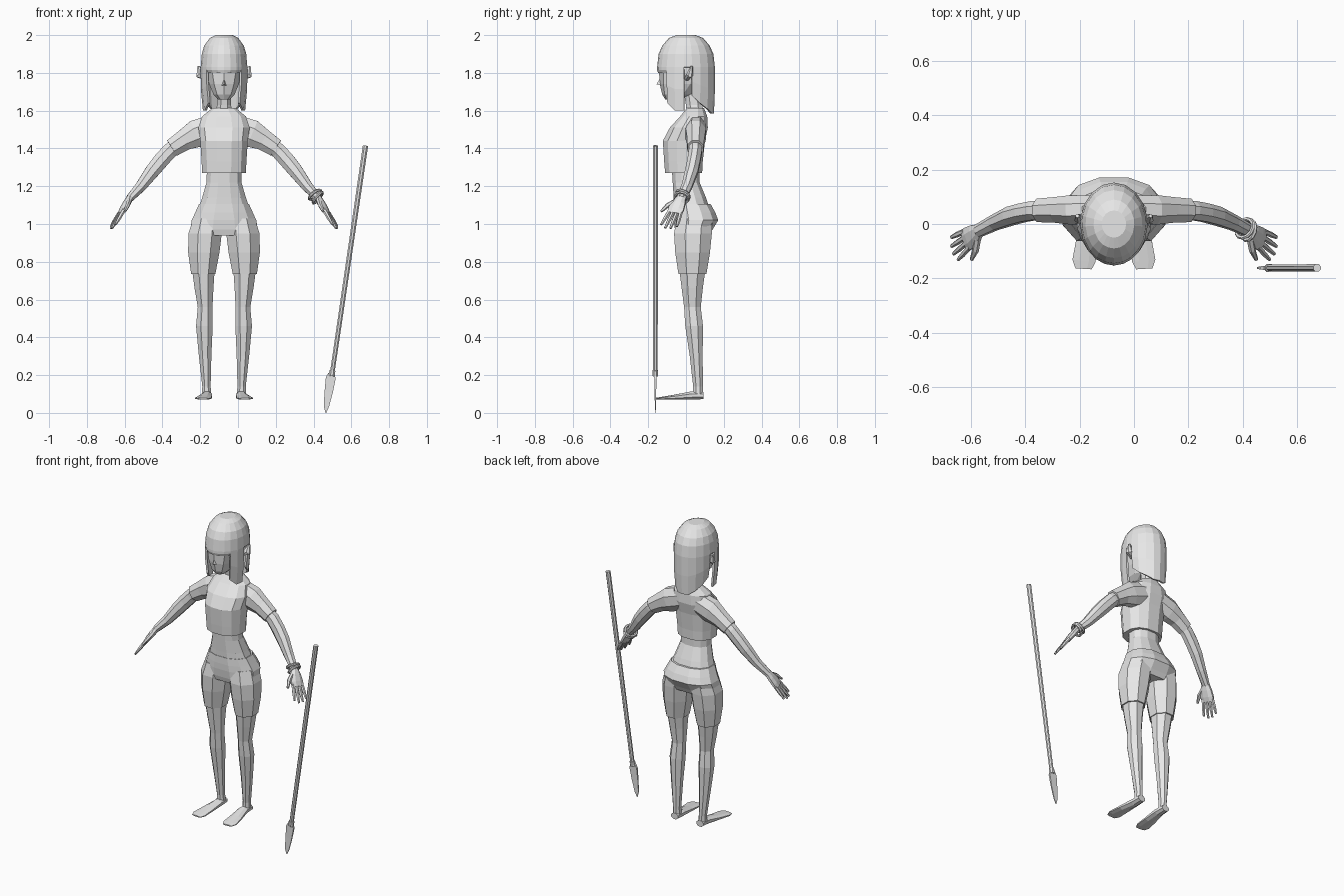
import bpy, bmesh, math
from mathutils import Vector

CX = -0.074          # body centre line
grey = bpy.data.materials.new("light grey")
grey.diffuse_color = (0.8, 0.8, 0.8, 1)


def finish(name, bm):
    bmesh.ops.recalc_face_normals(bm, faces=bm.faces)
    me = bpy.data.meshes.new(name)
    bm.to_mesh(me)
    bm.free()
    me.materials.append(grey)
    ob = bpy.data.objects.new(name, me)
    bpy.context.collection.objects.link(ob)
    return ob


def loft(name, rings, n=8, ref=(0, 1, 0), flat=False, s=1, x0=CX, power=1.0):
    """Skin rings of (x, y, z, half width, half depth along ref)."""
    bm = bmesh.new()
    pts = [Vector(r[:3]) for r in rings]
    k = 1 / math.cos(math.pi / n)
    loops = []
    for i, (p, r) in enumerate(zip(pts, rings)):
        t = pts[min(i + 1, len(pts) - 1)] - pts[max(i - 1, 0)]
        t = Vector((0, 0, 1)) if flat else t.normalized()
        v = Vector(ref)
        v = (v - t * v.dot(t)).normalized()
        u = v.cross(t)
        loop = []
        for j in range(n):
            a = 2 * math.pi * (j + 0.5) / n
            c, d = [math.copysign(abs(f) ** power, f) for f in (math.cos(a), math.sin(a))]
            q = p + u * c * r[3] * k + v * d * r[4] * k
            loop.append(bm.verts.new((x0 + s * q.x, q.y, q.z)))
        loops.append(loop)
    for a, b in zip(loops, loops[1:]):
        for j in range(n):
            bm.faces.new((a[j], a[(j + 1) % n], b[(j + 1) % n], b[j]))
    bm.faces.new(loops[0])
    bm.faces.new(loops[-1])
    return finish(name, bm)


def trunk(name, rows, n=12, power=0.85):
    """Upright part from rows of (z, half width, front y, back y)."""
    return loft(name, [(0, (f + b) / 2, z, w, (b - f) / 2) for z, w, f, b in rows],
                n, flat=True, power=power)


# Torso
trunk("shirt", [(1.27, .115, -.11, .085), (1.33, .118, -.115, .088), (1.44, .125, -.122, .10),
                (1.51, .135, -.085, .115), (1.57, .115, -.03, .112), (1.615, .06, .005, .095)])
trunk("waist", [(1.08, .135, -.062, .125), (1.14, .115, -.065, .105),
                (1.22, .092, -.07, .072), (1.30, .09, -.075, .072)])
trunk("shorts_top", [(.94, .165, -.05, .125), (.97, .178, -.058, .14), (1.02, .17, -.064, .17),
                     (1.06, .152, -.066, .155), (1.105, .132, -.066, .13)])
trunk("neck", [(1.59, .045, .005, .095), (1.63, .036, 0, .085), (1.72, .036, -.015, .085)], 8)

# Head and nose
trunk("head", [(1.66, .03, -.108, -.03), (1.685, .055, -.122, .03), (1.74, .078, -.133, .09),
               (1.80, .092, -.136, .12), (1.88, .095, -.13, .125), (1.93, .07, -.09, .09)], 10)
bm = bmesh.new()
v = [bm.verts.new((CX + x, y, z)) for x, y, z in
     [(-.02, -.12, 1.73), (.02, -.12, 1.73), (0, -.12, 1.80), (0, -.156, 1.74)]]
for f in [(0, 1, 3), (1, 2, 3), (2, 0, 3), (0, 2, 1)]:
    bm.faces.new([v[i] for i in f])
finish("nose", bm)

# Hair: dome, then hanging strips with a gap at each ear
dome = [(2.0, .045, .05), (1.985, .075, .09), (1.945, .105, .125), (1.90, .118, .145), (1.83, .124, .153)]
angles = [0, 16, 32, 48, 67, 86, 102, 120, 140, 160, 180]
drop = [1.80, 1.80, 1.80, 1.64, 1.60, 1.83, 1.68, 1.64, 1.61, 1.585]
bm = bmesh.new()


def hair_point(deg, z, rx, ry, s):
    a = math.radians(deg)
    return bm.verts.new((CX + s * rx * math.sin(a), -ry * math.cos(a), z))


for s in (1, -1):
    for i, low in enumerate(drop):
        d0, d1 = angles[i], angles[i + 1]
        low2 = drop[i + 1] if i > 5 and i + 1 < len(drop) else low
        low2 = 1.60 if i == 3 else low2
        cols = [list(dome), list(dome)]
        for col, l in zip(cols, (low, low2)):
            if l < 1.83:
                col.append(((1.83 + l) / 2, .123, .153))
                col.append((l, .112, .148))
        left = [hair_point(d0, *r, s) for r in cols[0]]
        right = [hair_point(d1, *r, s) for r in cols[1]]
        for j in range(len(left) - 1):
            bm.faces.new((left[j], right[j], right[j + 1], left[j + 1]))
        top = bm.verts.new((CX, 0, 2.0))
        bm.faces.new((top, right[0], left[0]))
bmesh.ops.remove_doubles(bm, verts=bm.verts, dist=0.0005)
hair = finish("hair", bm)
mod = hair.modifiers.new("thickness", 'SOLIDIFY')
mod.thickness = 0.012
mod.offset = -1

# Limbs, built once and mirrored
palm_dir = Vector((.485, -.36, -.80)).normalized()
across = Vector((-.3, -.9, .15))
across = (across - palm_dir * across.dot(palm_dir)).normalized()
wrist = Vector((.50, -.025, 1.135))


def on_hand(along, side, a, b):
    return (*(wrist + palm_dir * along + across * side), a, b)


for s, tag in ((1, "left"), (-1, "right")):
    loft(tag + "_ear", [(.09, .005, 1.77, .012, .012), (.128, .02, 1.79, .02, .016),
                        (.135, .03, 1.835, .006, .006)], 6, s=s)
    loft(tag + "_sleeve", [(.04, .055, 1.515, .07, .05), (.15, .052, 1.477, .073, .054),
                           (.21, .052, 1.445, .056, .047), (.275, .05, 1.402, .048, .043)], s=s)
    loft(tag + "_arm", [(.23, .05, 1.435, .038, .036), (.29, .05, 1.385, .041, .035),
                        (.335, .042, 1.335, .041, .034), (.38, .03, 1.28, .038, .034),
                        (.44, .005, 1.20, .029, .028), (.50, -.025, 1.135, .02, .024)], s=s)
    loft(tag + "_palm", [on_hand(-.01, 0, .017, .022), on_hand(.03, .002, .018, .036),
                         on_hand(.07, .002, .016, .042), on_hand(.10, 0, .011, .040)],
         ref=across, s=s)
    for i, length in enumerate((.085, .10, .095, .075)):
        off = .031 - .0205 * i
        loft(f"{tag}_finger_{i + 1}", [on_hand(.085, off, .010, .0095),
                                       on_hand(.10 + length * .5, off * 1.25, .009, .009),
                                       on_hand(.10 + length, off * 1.4, .005, .006)],
             6, ref=across, s=s)
    loft(tag + "_thumb", [on_hand(.02, .022, .011, .012), on_hand(.06, .055, .011, .011),
                          on_hand(.105, .075, .006, .006)], 6, ref=(.6, 0, .8), s=s)

    loft(tag + "_shorts_leg", [(.088, .045, 1.03, .075, .095), (.10, .037, .95, .088, .10),
                               (.107, .035, .85, .083, .092), (.11, .034, .735, .064, .074)],
         flat=True, s=s)
    loft(tag + "_leg", [(.11, .034, .78, .062, .072), (.106, .033, .66, .05, .056),
                        (.10, .034, .56, .039, .044), (.104, .043, .46, .044, .047),
                        (.10, .054, .30, .033, .034), (.093, .064, .14, .022, .026),
                        (.092, .064, .09, .025, .027)], flat=True, s=s)
    loft(tag + "_foot", [(.091, .093, .092, .025, .019), (.091, .03, .092, .028, .022),
                         (.102, -.06, .083, .037, .013), (.11, -.135, .077, .043, .007),
                         (.112, -.165, .075, .03, .004)], ref=(0, 0, 1), s=s)

# Bracelets on one wrist
arm_dir = Vector((.06, -.03, -.065)).normalized()
for i, t in enumerate((-.028, -.006)):
    p = wrist + arm_dir * t
    tilt = (arm_dir + Vector((0, .25 * (i - .5), .3 * (i - .5)))).normalized()
    bpy.ops.mesh.primitive_torus_add(major_segments=12, minor_segments=6, major_radius=.037,
                                     minor_radius=.008, location=(p.x + CX, p.y, p.z),
                                     rotation=tilt.to_track_quat('Z', 'Y').to_euler())
    ob = bpy.context.object
    ob.name = f"bracelet_{i + 1}"
    ob.data.materials.append(grey)

# Spear: shaft, binding and flat blade
loft("spear_shaft", [(.675, -.162, 1.415, .014, .014), (.497, -.162, .20, .012, .012)], 8, x0=0)
loft("spear_binding", [(.50, -.162, .225, .016, .015), (.496, -.162, .195, .016, .015)], 8, x0=0)
loft("spear_blade", [(.495, -.162, .21, .016, .007), (.491, -.162, .185, .026, .006),
                     (.480, -.162, .11, .022, .004), (.468, -.162, .035, .014, .003),
                     (.465, -.162, .0, .002, .001)], 4, x0=0)
